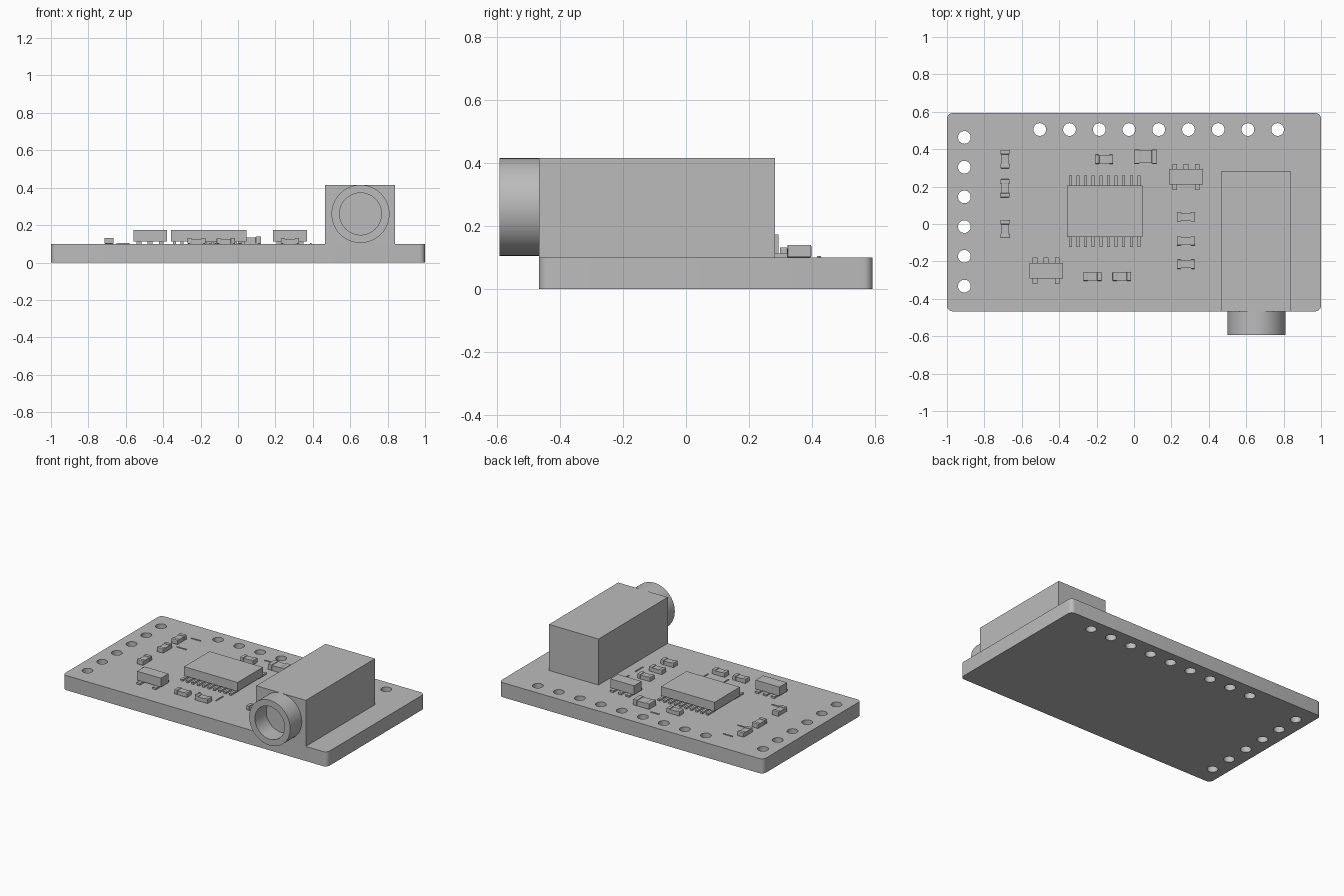
import bpy
import bmesh
from math import cos, sin, pi
from mathutils import Matrix, Vector

cube = bpy.data.objects.get("Cube")
if cube:
    bpy.data.objects.remove(cube, do_unlink=True)

grey = bpy.data.materials.new("plain grey")
grey.use_nodes = True
GREY = (0.5, 0.5, 0.5, 1)
grey.diffuse_color = GREY
grey.node_tree.nodes["Principled BSDF"].inputs["Base Color"].default_value = GREY

TOP = 0.1                    # upper face of the board
FRONT, BACK = -0.467, 0.593  # board edges
BARREL_END = -0.593


def add_box(bm, x0, x1, y0, y1, z0, z1):
    size = Matrix.Diagonal((x1 - x0, y1 - y0, z1 - z0, 1))
    centre = Vector((x0 + x1, y0 + y1, z0 + z1)) / 2
    bmesh.ops.create_cube(bm, size=1, matrix=Matrix.Translation(centre) @ size)


def finish(name, bm, smooth=False, bevel=0):
    mesh = bpy.data.meshes.new(name)
    bm.to_mesh(mesh)
    bm.free()
    obj = bpy.data.objects.new(name, mesh)
    bpy.context.collection.objects.link(obj)
    mesh.materials.append(grey)
    if bevel:
        mod = obj.modifiers.new("soft edges", "BEVEL")
        mod.width, mod.segments = bevel, 2
    if smooth:
        shade(obj)
    return obj


def shade(obj):
    bpy.ops.object.select_all(action="DESELECT")
    obj.select_set(True)
    bpy.context.view_layer.objects.active = obj
    bpy.ops.object.shade_smooth_by_angle(angle=0.6)


def circle(cx, cy, r, n, start=0.0, sweep=2 * pi):
    return [(cx + r * cos(start + sweep * i / n), cy + r * sin(start + sweep * i / n))
            for i in range(n)]


# Circuit board: rounded outline with two rows of through holes
def build_board():
    r = 0.03
    corners = [(1 - r, BACK - r), (-1 + r, BACK - r), (-1 + r, FRONT + r), (1 - r, FRONT + r)]
    outline = []
    for k, (cx, cy) in enumerate(corners):
        outline += circle(cx, cy, r, 6, k * pi / 2, pi / 2 * 6 / 5)
    pitch = 0.159
    holes = [(-0.907, 0.463 - pitch * i) for i in range(6)]
    holes += [(-0.504 + pitch * i, 0.505) for i in range(9)]
    loops = [outline] + [circle(x, y, 0.034, 32) for x, y in holes]

    curve = bpy.data.curves.new("board_outline", "CURVE")
    curve.dimensions = "2D"
    curve.fill_mode = "BOTH"
    curve.extrude = TOP / 2
    for loop in loops:
        spline = curve.splines.new("POLY")
        spline.points.add(len(loop) - 1)
        for point, (x, y) in zip(spline.points, loop):
            point.co = (x, y, 0, 1)
        spline.use_cyclic_u = True
    helper = bpy.data.objects.new("board_outline", curve)
    bpy.context.collection.objects.link(helper)
    bpy.context.view_layer.update()
    flat = helper.evaluated_get(bpy.context.evaluated_depsgraph_get())
    bm = bmesh.new()
    bm.from_mesh(flat.to_mesh())
    bpy.data.objects.remove(helper, do_unlink=True)
    bmesh.ops.remove_doubles(bm, verts=bm.verts, dist=1e-5)
    bmesh.ops.translate(bm, verts=bm.verts, vec=(0, 0, TOP / 2))
    bmesh.ops.recalc_face_normals(bm, faces=bm.faces)
    finish("circuit_board", bm, smooth=True)


build_board()

# Audio jack housing
bm = bmesh.new()
add_box(bm, 0.465, 0.84, FRONT, 0.282, TOP, 0.415)
finish("jack_housing", bm)

# Jack barrel: ring profile spun around the y axis, with a blind bore
bm = bmesh.new()
axis = Vector((0.655, 0, 0.26))
profile = [(0.155, FRONT), (0.155, BARREL_END), (0.112, BARREL_END), (0.112, FRONT - 0.002),
           (0, FRONT - 0.002)]
verts = [bm.verts.new(axis + Vector((r, y, 0))) for r, y in profile]
edges = [bm.edges.new(pair) for pair in zip(verts, verts[1:])]
bmesh.ops.spin(bm, geom=verts + edges, cent=axis, axis=(0, 1, 0), angle=2 * pi, steps=64)
bmesh.ops.remove_doubles(bm, verts=bm.verts, dist=1e-5)
bmesh.ops.recalc_face_normals(bm, faces=bm.faces)
if next(f for f in bm.faces if f.calc_center_median().y < BARREL_END + 1e-4).normal.y > 0:
    bmesh.ops.reverse_faces(bm, faces=bm.faces)
finish("jack_barrel", bm, smooth=True)


# Packaged chips: raised body with flat legs front and back
def build_chip(name, cx, cy, w, d, reach, leg_w, front_legs, back_legs):
    bm = bmesh.new()
    add_box(bm, cx - w / 2, cx + w / 2, cy - d / 2, cy + d / 2, TOP + 0.012, 0.173)
    finish(name + "_body", bm)
    bm = bmesh.new()
    for side, offsets in ((-1, front_legs), (1, back_legs)):
        for off in offsets:
            y0, y1 = sorted((cy + side * (d / 2 - 0.03), cy + side * reach))
            add_box(bm, cx + off - leg_w / 2, cx + off + leg_w / 2, y0, y1, TOP, TOP + 0.012)
    finish(name + "_legs", bm)


rows = [0.0407 * (i - 4.5) for i in range(10)]
build_chip("main_chip", -0.157, 0.068, 0.405, 0.275, 0.19, 0.016, rows, rows)
pair, trio = (-0.06, 0.06), (-0.06, 0, 0.06)
build_chip("left_regulator", -0.47, -0.25, 0.18, 0.082, 0.07, 0.026, pair, trio)
build_chip("right_regulator", 0.278, 0.252, 0.18, 0.082, 0.07, 0.026, pair, trio)


# Two-terminal parts: low body between slightly taller end caps
def build_passive(name, cx, cy, length, width, height, upright=False):
    def part(bm, a0, a1, half, z1):
        if upright:
            add_box(bm, cx - half, cx + half, cy + a0, cy + a1, TOP, z1)
        else:
            add_box(bm, cx + a0, cx + a1, cy - half, cy + half, TOP, z1)
    h, cap = length / 2, length * 0.24
    bm = bmesh.new()
    part(bm, -h, -h + cap, width / 2, TOP + height)
    part(bm, h - cap, h, width / 2, TOP + height)
    finish(name + "_caps", bm, bevel=0.004)
    bm = bmesh.new()
    part(bm, -h + cap / 2, h - cap / 2, width / 2 - 0.003, TOP + height - 0.005)
    finish(name + "_body", bm)


for i, y in enumerate((0.347, 0.191, -0.027)):
    build_passive(f"left_resistor_{i + 1}", -0.69, y, 0.098, 0.049, 0.032, True)
for i, y in enumerate((0.037, -0.09, -0.215)):
    build_passive(f"right_resistor_{i + 1}", 0.278, y, 0.098, 0.049, 0.032)
for i, x in enumerate((-0.222, -0.065)):
    build_passive(f"front_resistor_{i + 1}", x, -0.28, 0.098, 0.049, 0.032)
build_passive("back_resistor", -0.16, 0.346, 0.098, 0.049, 0.032)
build_passive("back_capacitor", 0.062, 0.36, 0.124, 0.076, 0.04)

# Thin printed guide lines on the board
bm = bmesh.new()
for x, y, dx, dy in ((-0.615, 0.425, 0.07, 0.008), (-0.615, 0.27, 0.07, 0.008),
                     (-0.615, -0.1, 0.07, 0.008), (0, -0.2, 0.008, 0.08),
                     (-0.15, -0.22, 0.008, 0.05), (-0.06, 0.42, 0.06, 0.008),
                     (0.39, 0.1, 0.008, 0.08), (0.39, -0.05, 0.008, 0.08)):
    add_box(bm, x - dx / 2, x + dx / 2, y - dy / 2, y + dy / 2, TOP, TOP + 0.004)
finish("printed_lines", bm)
